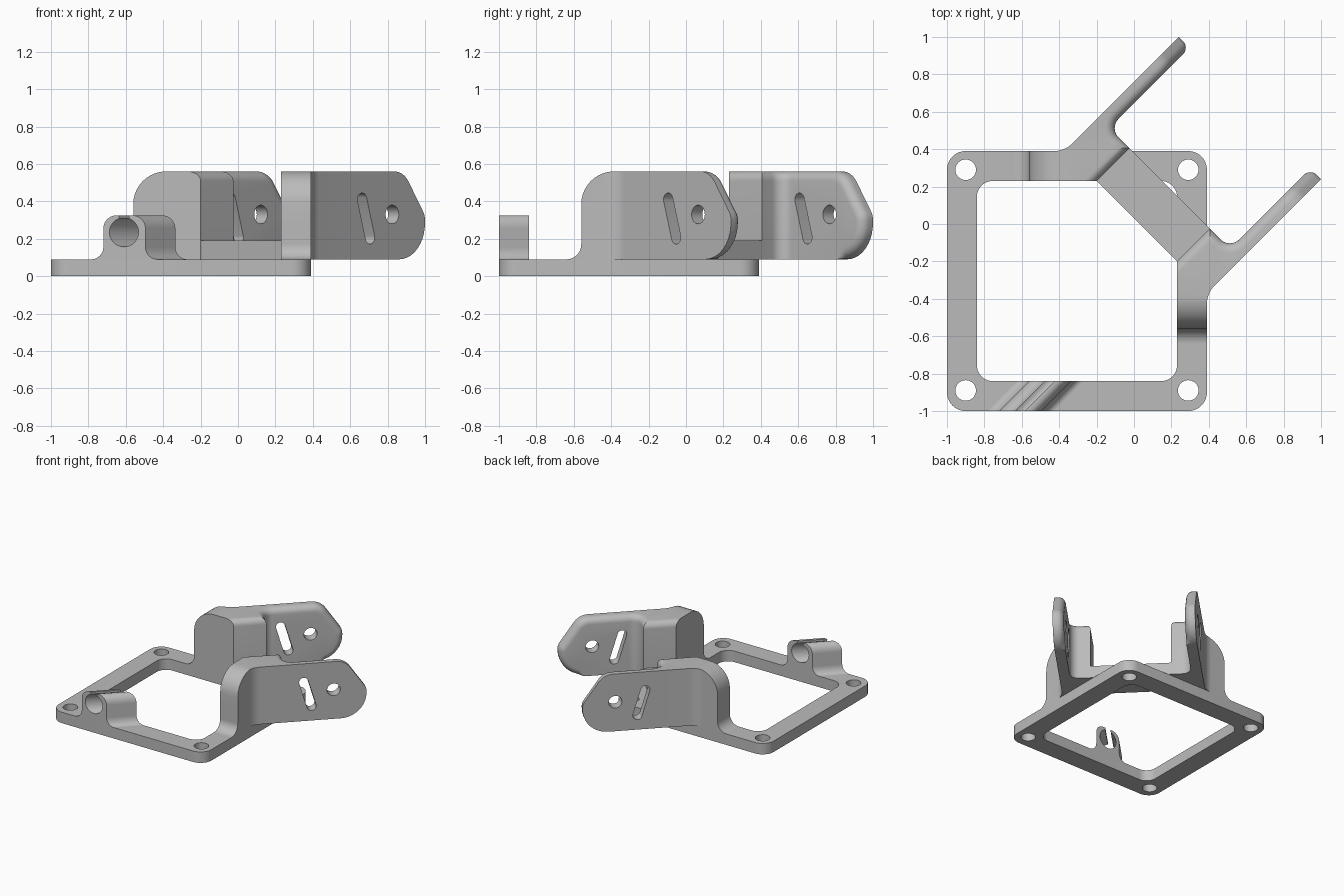
import bpy, bmesh, math
from mathutils import Vector

cube = bpy.data.objects.get("Cube")
if cube:
    bpy.data.objects.remove(cube, do_unlink=True)

grey = bpy.data.materials.new("plain grey")
grey.use_nodes = True
grey.diffuse_color = (0.5, 0.5, 0.5, 1)
grey.node_tree.nodes["Principled BSDF"].inputs["Base Color"].default_value = (0.5, 0.5, 0.5, 1)

BASE, TOP = 0.09, 0.56
R2 = math.sqrt(2)


def rounded(corners, steps=10):
    """Closed outline from (a, b[, radius]) corners, with filleted corners."""
    out = []
    for i, c in enumerate(corners):
        p = Vector(c[:2])
        if len(c) < 3:
            out.append(p)
            continue
        d0 = (Vector(corners[i - 1][:2]) - p).normalized()
        d1 = (Vector(corners[(i + 1) % len(corners)][:2]) - p).normalized()
        half = d0.angle(d1) / 2
        centre = p + (d0 + d1).normalized() * c[2] / math.sin(half)
        s = p + d0 * c[2] / math.tan(half) - centre
        e = p + d1 * c[2] / math.tan(half) - centre
        sweep = s.angle_signed(e)
        a0 = math.atan2(s.y, s.x)
        for k in range(steps + 1):
            a = a0 - sweep * k / steps
            out.append(centre + Vector((math.cos(a), math.sin(a))) * c[2])
    return out


def circle(a, b, r, n=32):
    return [Vector((a + r * math.cos(math.tau * k / n), b + r * math.sin(math.tau * k / n)))
            for k in range(n)]


# Placements: (a, b) outline coordinates and h extrusion to world
def flat(a, b, h): return Vector((a, b, h))
def along_x(a, b, h): return Vector((h, a, b))
def diagonal(a, b, h): return Vector(((a + h) / R2, (a - h) / R2, b))
def sheared(a, b, h): return Vector((a + h + 1, h, b))
def diag_xy(u, v): return ((u + v) / R2, (u - v) / R2)


def prism(name, outlines, place, h0, h1, bevel_rule=None, radius=0.05):
    bm = bmesh.new()
    for pts in outlines:
        low = [bm.verts.new(place(p[0], p[1], h0)) for p in pts]
        high = [bm.verts.new(place(p[0], p[1], h1)) for p in pts]
        bm.faces.new(low)
        bm.faces.new(high)
        for i in range(len(pts)):
            j = (i + 1) % len(pts)
            bm.faces.new((low[i], low[j], high[j], high[i]))
    bmesh.ops.recalc_face_normals(bm, faces=bm.faces)
    if bevel_rule:
        edges = [e for e in bm.edges if bevel_rule(*[v.co for v in e.verts])]
        bmesh.ops.bevel(bm, geom=edges, offset=radius, segments=6, profile=0.5,
                        affect='EDGES', clamp_overlap=False)
    me = bpy.data.meshes.new(name)
    bm.to_mesh(me)
    bm.free()
    me.materials.append(grey)
    ob = bpy.data.objects.new(name, me)
    bpy.context.collection.objects.link(ob)
    return ob


def cut(ob, cutter):
    mod = ob.modifiers.new("cut", 'BOOLEAN')
    mod.operation, mod.solver, mod.object = 'DIFFERENCE', 'EXACT', cutter
    bpy.context.view_layer.update()
    ev = ob.evaluated_get(bpy.context.evaluated_depsgraph_get())
    me = bpy.data.meshes.new_from_object(ev)
    ob.modifiers.clear()
    ob.data = me
    bpy.data.objects.remove(cutter, do_unlink=True)


def square(lo, hi, r):
    return rounded([(lo, lo, r), (hi, lo, r), (hi, hi, r), (lo, hi, r)])


parts = []

# Base frame with opening and screw holes
frame = prism("base_frame", [square(-1, 0.39, 0.1)], flat, 0, BASE)
holes = [circle(x, y, 0.055) for x in (-0.9, 0.29) for y in (-0.89, 0.29)]
cut(frame, prism("frame_cutter", [square(-0.84, 0.23, 0.085)] + holes, flat, -0.1, 0.2))
parts.append(frame)

# Low diagonal brace joining the two arms
U0, U1, V0, VI, VO, UP = 0.021, 0.269, 0.304, 0.456, 0.537, 0.346
parts.append(prism("diagonal_brace", [[(U0, BASE), (U1, BASE), (U1, 0.19), (U0, 0.19)]],
                   diagonal, -V0, V0))

# Arm block rising from the rail
footprint = rounded([(0.23, -0.56), (0.39, -0.56), (0.39, -0.37, 0.14), diag_xy(UP, VO),
                     diag_xy(UP, VI), (*diag_xy(U1, VI), 0.07), diag_xy(U1, V0), (0.23, -0.2)])


def block_edge(p, q):
    m = (p + q) / 2
    return min(p.z, q.z) > TOP - 0.001 and m.y > -0.21 and m.x > 0.231 and (m.x - m.y) / R2 < 0.46


block = prism("arm_block", [footprint], flat, BASE, TOP, block_edge)
shoulder = rounded([(-0.56, 0.3), (-0.56, TOP, 0.175), (-0.3, TOP), (-0.3, 0.7), (-0.7, 0.7), (-0.7, 0.3)])
cut(block, prism("shoulder_cutter", [shoulder], along_x, 0.2, 0.43))

# Concave fillet at the foot of the block
foot = prism("arm_foot", [rounded([(-0.64, 0.08), (-0.64, BASE), (-0.56, BASE, 0.0799),
                                   (-0.56, 0.171), (-0.55, 0.171), (-0.55, 0.08)])],
             along_x, 0.23, 0.39)

# Arm plate with rounded tip, pivot hole and slanted slot
side = rounded([(UP, BASE), (0.877, BASE, 0.195), (0.877, 0.325, 0.08), (0.715, TOP, 0.13), (UP, TOP)])


def plate_edge(p, q):
    inner = all(abs((c.x - c.y) / R2 - VI) < 0.001 for c in (p, q))
    at_start = all(abs((c.x + c.y) / R2 - UP) < 0.001 for c in (p, q))
    return inner and not at_start and (p.z + q.z) / 2 > BASE + 0.005


plate = prism("arm_plate", [side], diagonal, VI, VO, plate_edge)
s0, s1 = Vector((0.402, 0.41)), Vector((0.462, 0.207))
d = (s1 - s0).normalized()
slot = []
for c, a0 in ((s0, math.pi / 2), (s1, -math.pi / 2)):
    base = math.atan2(d.y, d.x) + a0
    slot += [c + 0.035 * Vector((math.cos(base + math.pi * k / 10), math.sin(base + math.pi * k / 10)))
             for k in range(11)]
cut(plate, prism("plate_cutter", [slot, circle(0.629, 0.33, 0.05)], diagonal, 0.4, 0.6))

# Second arm mirrored across the frame diagonal
for ob in (block, foot, plate):
    ob2 = ob.copy()
    ob2.data = ob.data.copy()
    for v in ob2.data.vertices:
        v.co = (v.co.y, v.co.x, v.co.z)
    ob2.data.flip_normals()
    bpy.context.collection.objects.link(ob2)
    ob2.name = "rear_" + ob.name
    ob.name = "side_" + ob.name
    parts += [ob, ob2]

# Slanted cable clip with a keyhole opening
cx, cz, r = -0.61, 0.235, 0.078
bore = [(cx + r * math.cos(math.radians(a)), cz + r * math.sin(math.radians(a)))
        for a in range(110, 431, 10)]
clip = rounded([(-0.79, 0.08), (-0.79, BASE), (-0.72, BASE, 0.065), (-0.72, 0.325, 0.07),
                (cx - 0.026, 0.325)] + bore +
               [(cx + 0.026, 0.325), (-0.495, 0.325, 0.07), (-0.495, BASE, 0.065),
                (-0.42, BASE), (-0.42, 0.08)])
parts.append(prism("cable_clip", [clip], sheared, -1, -0.84))

# Smooth curves, sharp corners
bpy.ops.object.select_all(action='DESELECT')
for ob in parts:
    ob.select_set(True)
bpy.context.view_layer.objects.active = frame
bpy.ops.object.shade_smooth_by_angle(angle=math.radians(30))
